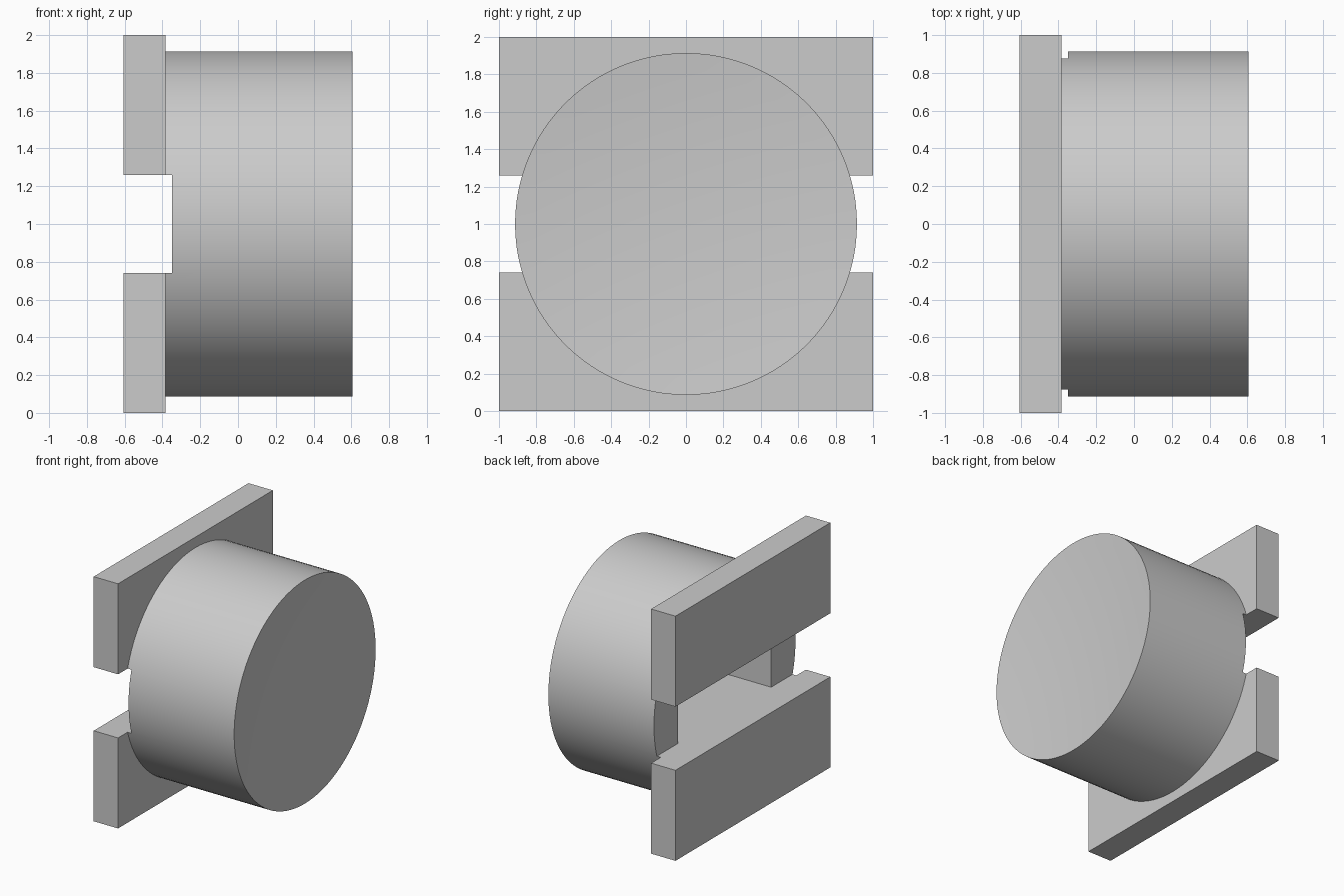
import bpy, bmesh, math
from mathutils import Matrix, Vector

cube = bpy.data.objects.get("Cube")
if cube:
    bpy.data.objects.remove(cube, do_unlink=True)

grey = bpy.data.materials.new("light_grey")
grey.use_nodes = True
color = (0.6, 0.6, 0.6, 1)
grey.diffuse_color = color
grey.node_tree.nodes["Principled BSDF"].inputs["Base Color"].default_value = color

BACK, PLATE_FACE, CAP = -0.605, -0.385, 0.605
SLOT_LOW, SLOT_HIGH = 0.74, 1.26
RADIUS, DISH = 0.914, 0.045


def make_object(name, bm):
    bmesh.ops.recalc_face_normals(bm, faces=bm.faces)
    mesh = bpy.data.meshes.new(name)
    bm.to_mesh(mesh)
    bm.free()
    mesh.materials.append(grey)
    obj = bpy.data.objects.new(name, mesh)
    bpy.context.collection.objects.link(obj)
    return obj


def box(name, low, high):
    low, high = Vector(low), Vector(high)
    bm = bmesh.new()
    place = Matrix.Translation((low + high) / 2) @ Matrix.Diagonal((high - low).to_4d())
    bmesh.ops.create_cube(bm, size=1, matrix=place)
    return make_object(name, bm)


# Two flange plates with a gap between them
box("lower_plate", (BACK, -1, 0), (PLATE_FACE, 1, SLOT_LOW))
box("upper_plate", (BACK, -1, SLOT_HIGH), (PLATE_FACE, 1, 2))

# Round body: profile spun about the x axis, ending in a shallow dish
bm = bmesh.new()
rings = 10
profile = [(PLATE_FACE, 0), (PLATE_FACE, RADIUS)]
for i in range(rings + 1):
    t = 1 - i / rings
    profile.append((CAP - DISH * (1 - t * t), RADIUS * t))
verts = [bm.verts.new((x, 0, 1 + r)) for x, r in profile]
edges = [bm.edges.new(pair) for pair in zip(verts, verts[1:])]
bmesh.ops.spin(bm, geom=verts + edges, cent=(0, 0, 1), axis=(1, 0, 0),
               angle=math.tau, steps=96)
bmesh.ops.remove_doubles(bm, verts=bm.verts, dist=0.0001)
body = make_object("round_body", bm)

# Shallow cross slot and the deeper pocket inside it
cutters = [
    box("slot_cutter", (-0.5, -1.2, SLOT_LOW), (-0.35, 1.2, SLOT_HIGH)),
    box("pocket_cutter", (-0.45, -0.6, SLOT_LOW), (0.3, 0.6, SLOT_HIGH)),
]
bpy.context.view_layer.objects.active = body
for cutter in cutters:
    cutter.hide_render = True
    cut = body.modifiers.new(cutter.name, "BOOLEAN")
    cut.operation = "DIFFERENCE"
    cut.solver = "EXACT"
    cut.object = cutter
    bpy.ops.object.modifier_apply(modifier=cut.name)
    bpy.data.objects.remove(cutter, do_unlink=True)

# Smooth the curved faces only
bpy.ops.object.select_all(action="DESELECT")
body.select_set(True)
bpy.ops.object.shade_smooth_by_angle(angle=math.radians(30))
